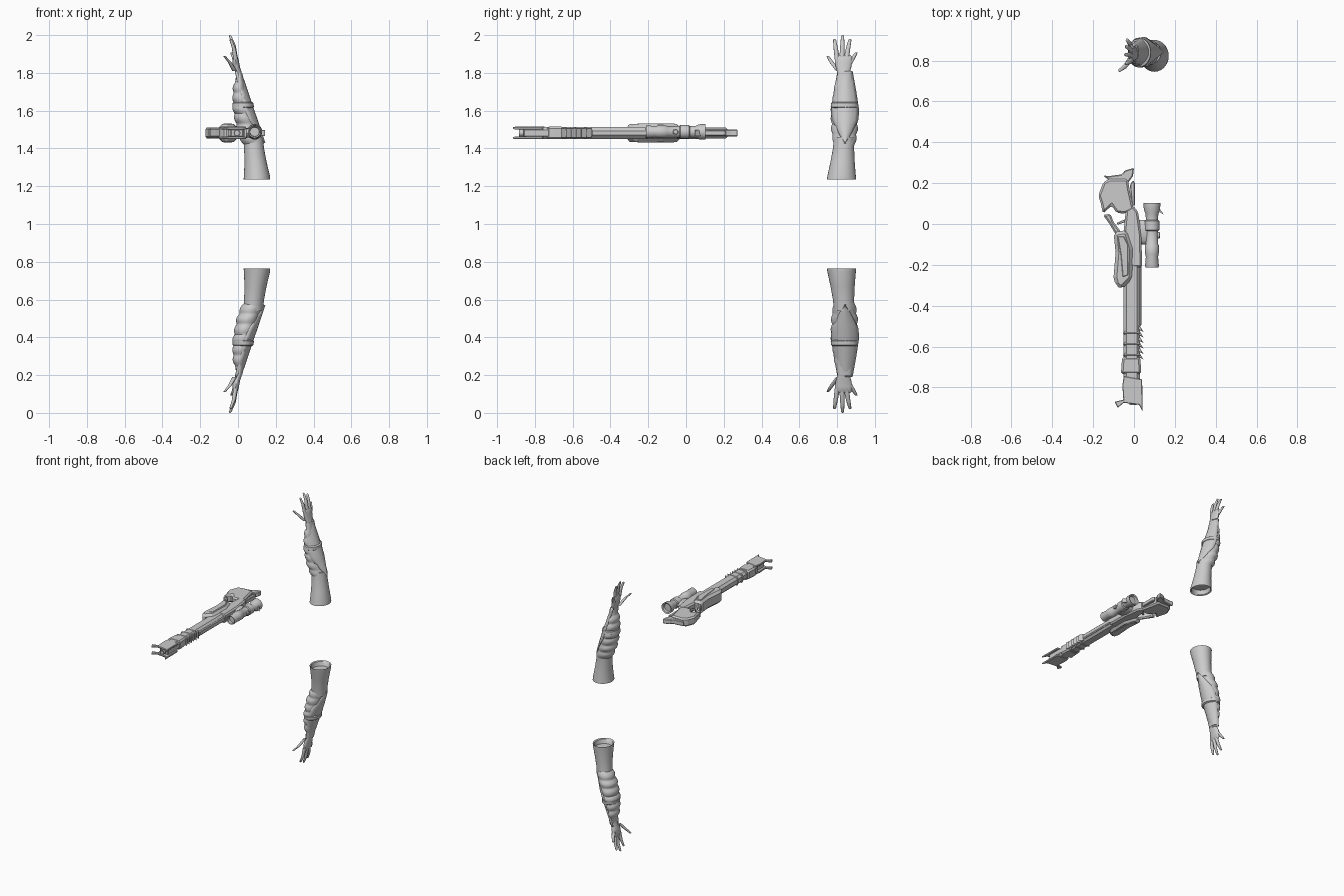
import bpy, bmesh, math
from mathutils import Vector

cube = bpy.data.objects.get("Cube")
if cube:
    bpy.data.objects.remove(cube, do_unlink=True)

grey = bpy.data.materials.new("plain_grey")
grey.use_nodes = True
grey.diffuse_color = (0.6, 0.6, 0.6, 1)
grey.node_tree.nodes["Principled BSDF"].inputs["Base Color"].default_value = (0.6, 0.6, 0.6, 1)
ZC = 1.482  # mid-plane of the rifle, which lies on its side


def finish(name, bm, smooth=True):
    bmesh.ops.recalc_face_normals(bm, faces=bm.faces)
    me = bpy.data.meshes.new(name)
    bm.to_mesh(me)
    bm.free()
    me.materials.append(grey)
    ob = bpy.data.objects.new(name, me)
    bpy.context.collection.objects.link(ob)
    if smooth:
        bpy.ops.object.select_all(action='DESELECT')
        ob.select_set(True)
        bpy.context.view_layer.objects.active = ob
        bpy.ops.object.shade_smooth_by_angle(angle=math.radians(40))
    return ob


def loft(name, rings, n=20, axis='z'):
    """Skin elliptical rings (x, y, z, radius a, radius b) square to an axis."""
    bm = bmesh.new()
    loops = []
    for x, y, z, a, b in rings:
        loop = []
        for i in range(n):
            t = math.tau * i / n
            u, v = a * math.cos(t), b * math.sin(t)
            offset = {'z': (u, v, 0), 'y': (u, 0, v), 'x': (0, u, v)}[axis]
            loop.append(bm.verts.new(Vector((x, y, z)) + Vector(offset)))
        loops.append(loop)
    for p, q in zip(loops, loops[1:]):
        for i in range(n):
            j = (i + 1) % n
            bm.faces.new((p[i], p[j], q[j], q[i]))
    bm.faces.new(loops[0])
    bm.faces.new(loops[-1])
    return finish(name, bm)


def slab(name, outline, thick, bevel=0.006, z=ZC):
    """Extrude an x-y outline evenly about height z and soften its edges."""
    bm = bmesh.new()
    face = bm.faces.new([bm.verts.new((x, y, z - thick / 2)) for x, y in outline])
    top = bmesh.ops.extrude_face_region(bm, geom=[face])["geom"]
    bmesh.ops.translate(bm, vec=(0, 0, thick), verts=[v for v in top if isinstance(v, bmesh.types.BMVert)])
    ob = finish(name, bm, False)
    mod = ob.modifiers.new("soft_edges", 'BEVEL')
    mod.width, mod.segments, mod.limit_method = bevel, 1, 'ANGLE'
    return ob


def box(x0, x1, y0, y1):
    return [(x0, y0), (x1, y0), (x1, y1), (x0, y1)]


def blend(keys, z):
    """Interpolate rows whose first value is the height."""
    for a, b in zip(keys, keys[1:]):
        if z <= b[0] + 1e-6:
            t = (z - a[0]) / (b[0] - a[0])
            return [p + (q - p) * t for p, q in zip(a, b)][1:]
    return keys[-1][1:]


# Arm: hollow-ended sleeve
arm = [loft("upper_sleeve", [
    (.10, .823, 1.27, .055, .06), (.10, .823, 1.24, .062, .07), (.10, .823, 1.235, .07, .078),
    (.10, .824, 1.255, .069, .075), (.093, .829, 1.33, .058, .064),
    (.085, .834, 1.40, .053, .056), (.08, .838, 1.46, .052, .055)], 28)]

# Ribbed forearm
side = [(1.42, .03, .135, .053), (1.5, 0, .108, .065), (1.6, -.02, .078, .068),
        (1.7, -.022, .043, .053), (1.8, -.008, .022, .036)]
rings = []
for i in range(61):
    z = 1.42 + .38 * i / 60
    left, right, ry = blend(side, z)
    bump = .009 * abs(math.sin((z - 1.42) / .055 * math.pi)) if z < 1.75 else 0
    rings.append(((left + right - bump) / 2, .839, z, (right - left + bump) / 2, ry + bump * .7))
arm.append(loft("ribbed_forearm", rings, 28))
arm.append(loft("forearm_strap", [(.027, .839, z, r, r + .016) for z, r in
                                  ((1.615, .05), (1.62, .057), (1.64, .055), (1.645, .048))], 28))

# Pointed guard plate along the outside of the forearm
width = [(1.43, .002), (1.48, .035), (1.55, .07), (1.6, .075), (1.7, .06), (1.81, .04)]
bm = bmesh.new()
rows = []
for i in range(20):
    z = 1.43 + .38 * i / 19
    w = blend(width, z)[0]
    rows.append([bm.verts.new((.145 - (z - 1.43) * .338 - .6 * w * (s / 4) ** 2, .842 + w * s / 4, z))
                 for s in range(-4, 5)])
for p, q in zip(rows, rows[1:]):
    for i in range(8):
        bm.faces.new((p[i], p[i + 1], q[i + 1], q[i]))
guard = finish("forearm_guard", bm)
mod = guard.modifiers.new("thickness", 'SOLIDIFY')
mod.thickness, mod.offset = .014, -1 if guard.data.polygons[0].normal.x > 0 else 1
arm.append(guard)

# Hand: palm, then tapered digits given by base, middle and tip
arm.append(loft("palm", [(.007, .836, 1.77, .018, .034), (.004, .835, 1.80, .016, .032),
                         (-.008, .834, 1.83, .019, .041), (-.012, .834, 1.86, .017, .046),
                         (-.014, .834, 1.885, .013, .044), (-.016, .834, 1.895, .006, .036)]))
digits = {
    "thumb": ((-.018, .808, 1.81), (-.043, .772, 1.855), (-.073, .75, 1.89)),
    "index_finger": ((-.013, .801, 1.87), (-.022, .793, 1.93), (-.04, .786, 1.98)),
    "middle_finger": ((-.013, .826, 1.88), (-.022, .828, 1.945), (-.043, .829, 2.0)),
    "ring_finger": ((-.013, .849, 1.88), (-.022, .859, 1.935), (-.04, .869, 1.98)),
    "little_finger": ((-.013, .866, 1.85), (-.022, .885, 1.88), (-.035, .902, 1.908))}
for name, (a, b, c) in digits.items():
    end = [p + (q - p) * .9 for p, q in zip(b, c)]
    arm.append(loft(name, [(*a, .012, .014), (*b, .01, .0115), (*end, .007, .008), (*c, .002, .003)], 12))

# Second arm: the first flipped in height
for ob in arm:
    twin = ob.copy()
    twin.data = ob.data.copy()
    twin.name = "lower_" + ob.name
    for v in twin.data.vertices:
        v.co.z = 2 - v.co.z
    twin.data.flip_normals()
    bpy.context.collection.objects.link(twin)

# Rifle: barrel casing, receiver and fore-end
slab("barrel_casing", box(-.052, .03, -.78, -.15), .062, .016)
slab("casing_spine", box(-.03, .036, -.5, -.2), .035)
slab("barrel_collar", [(-.064, -.735), (.034, -.735), (.034, -.70), (.03, -.65), (-.058, -.65)], .066, .01)
slab("receiver", [(-.03, -.21), (.04, -.215), (.036, -.05), (.02, .06), (-.005, .09), (-.04, .07),
                  (-.05, -.03)], .066, .01)
slab("fore_end", [(-.06, -.32), (-.01, -.27), (-.005, -.12), (-.035, -.03), (-.1, -.04), (-.09, -.14),
                  (-.1, -.26), (-.09, -.3)], .094, .016)
slab("fore_end_inset", [(-.055, -.26), (-.03, -.25), (-.03, -.1), (-.05, -.06), (-.08, -.06), (-.065, -.15)], .1, .003)

# Swept cooling fins
for i in range(6):
    y = -.65 + i * .027
    slab("cooling_fin", [(.02, y), (.047, y - .014), (.03, y + .014), (.02, y + .016)], .05, .002)
    if i % 2 == 0:
        slab("barrel_band", box(-.055, .033, y, y + .018), .066, .012)

# Forked muzzle: a core between two cheek plates
cheek = [(-.05, -.745), (.04, -.76), (.042, -.918), (.025, -.885), (-.05, -.875), (-.08, -.9),
         (-.095, -.87), (-.052, -.86), (-.057, -.79)]
for dz in (-.026, .026):
    slab("muzzle_cheek", cheek, .014, .003, ZC + dz)
slab("muzzle_core", box(-.04, .03, -.86, -.75), .044)
loft("muzzle_bore", [(-.005, y, ZC, r, r) for y, r in
                     ((-.84, .018), (-.885, .018), (-.885, .012), (-.85, .012))], 16, 'y')

# Stock, butt, grip and trigger
slab("stock", [(-.175, .14), (-.15, .205), (-.12, .22), (-.03, .22), (-.02, .16), (0, .07), (-.045, .05),
               (-.085, .055), (-.11, .09), (-.152, .05), (-.162, .1)], .06, .01)
slab("butt_plate", [(-.15, .237), (-.12, .21), (-.03, .2), (-.005, .235), (0, .275), (-.045, .262),
                    (-.06, .243), (-.12, .235)], .036, .005)
slab("cheek_rest", [(-.02, .19), (-.01, .09), (.004, .09), (.005, .2), (-.005, .215)], .03, .004)
slab("pistol_grip", [(-.152, .045), (-.12, -.0), (-.085, -.06), (-.055, -.05), (-.1, .01), (-.115, .05)], .05, .008)
slab("trigger", [(-.04, .025), (-.085, .005), (-.08, -.003), (-.04, .01)], .014, .002)

# Scope with knobs and mount
loft("scope_tube", [(.088, y, ZC + .006, r, r) for y, r in (
    (.085, .028), (.1, .032), (.103, .041), (.07, .04), (.05, .031), (.02, .03), (.015, .036), (-.03, .036),
    (-.035, .03), (-.1, .03), (-.105, .034), (-.15, .033), (-.16, .03), (-.205, .034), (-.212, .032),
    (-.208, .026), (-.19, .024))], 24, 'y')
loft("scope_mount", [(x, -.04, ZC, .06, r) for x, r in ((.02, .026), (.045, .026), (.07, .022))], 16, 'x')
loft("scope_knob", [(x, -.055, ZC + .006, r, r) for x, r in ((.11, .015), (.124, .015), (.128, .011))], 14, 'x')
slab("scope_hood", [(.115, .09), (.145, .045), (.135, .06), (.115, .06)], .03, .002)
